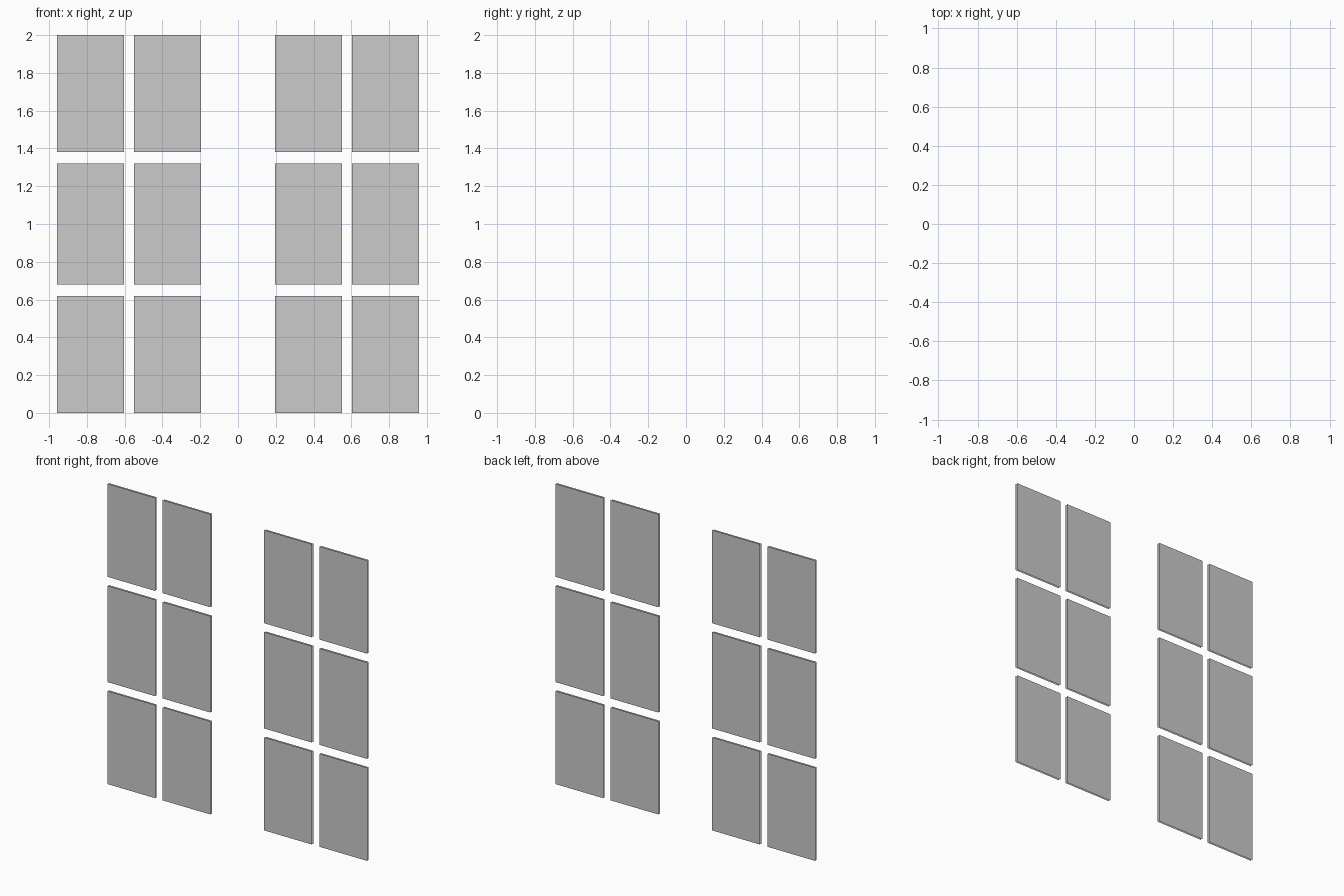
import bpy, bmesh

if "Cube" in bpy.data.objects:
    bpy.data.objects.remove(bpy.data.objects["Cube"])

COLUMNS = [(-0.957, -0.604), (-0.551, -0.197), (0.197, 0.551), (0.604, 0.957)]
ROWS = [(0.0, 0.62), (0.679, 1.321), (1.38, 2.0)]
HALF_GAP = 0.006


def add_pane(name, x0, x1, z0, z1):
    """One window pane: a front and a back sheet with open edges."""
    bm = bmesh.new()
    for y, flip in ((-HALF_GAP, False), (HALF_GAP, True)):
        corners = [(x0, y, z0), (x1, y, z0), (x1, y, z1), (x0, y, z1)]
        if flip:
            corners.reverse()
        bm.faces.new([bm.verts.new(c) for c in corners])
    mesh = bpy.data.meshes.new(name)
    bm.to_mesh(mesh)
    bm.free()
    bpy.context.collection.objects.link(bpy.data.objects.new(name, mesh))


# Two windows, each two panes wide and three high
for r, (z0, z1) in enumerate(ROWS):
    for c, (x0, x1) in enumerate(COLUMNS):
        side = "left" if c < 2 else "right"
        add_pane(f"{side}_window_pane_{r + 1}_{c % 2 + 1}", x0, x1, z0, z1)
